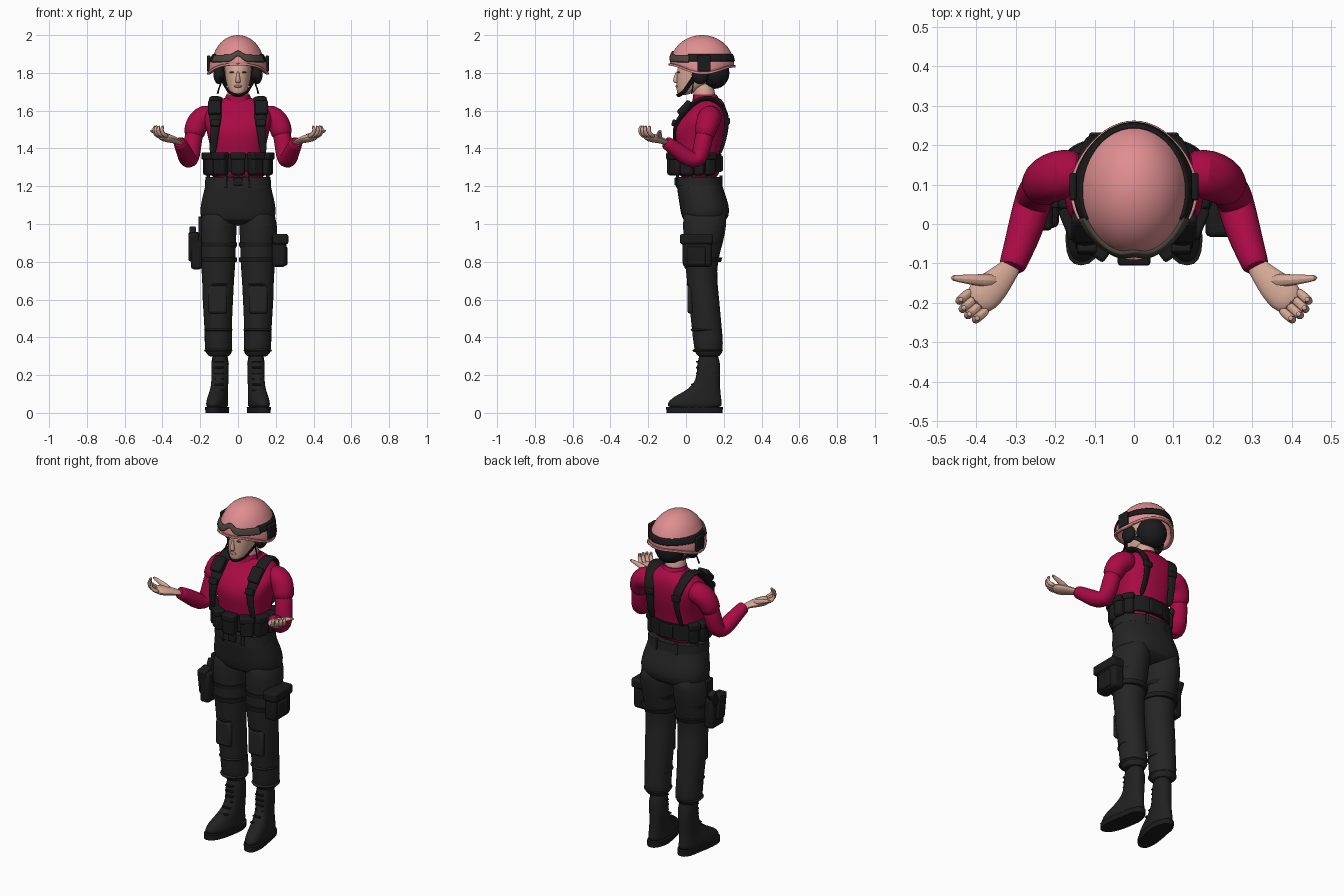
import bpy, bmesh, math
from mathutils import Vector, Matrix

cube = bpy.data.objects.get("Cube")
if cube:
    bpy.data.objects.remove(cube, do_unlink=True)


def material(name, r, g, b):
    mat = bpy.data.materials.new(name)
    mat.use_nodes = True
    mat.diffuse_color = (r, g, b, 1)
    bsdf = mat.node_tree.nodes["Principled BSDF"]
    bsdf.inputs["Base Color"].default_value = (r, g, b, 1)
    bsdf.inputs["Roughness"].default_value = 0.8
    return mat


PINK = material("helmet pink", .74, .27, .28)
RED = material("shirt crimson", .40, .003, .06)
SKIN = material("skin", .66, .39, .30)
LIPS = material("lips", .45, .20, .16)
CLOTH = material("trouser charcoal", .018, .018, .019)
GEAR = material("gear black", .011, .011, .012)
LEATHER = material("boot black", .015, .015, .015)
OLIVE = material("goggle olive", .07, .06, .045)
parts = []


def finish(name, bm, mat, pair=False, bevel=0, sub=0, shell=0):
    """Turn a bmesh into an object, mirrored in x when it is one of a pair."""
    bmesh.ops.recalc_face_normals(bm, faces=bm.faces)
    mesh = bpy.data.meshes.new(name)
    bm.to_mesh(mesh)
    bm.free()
    mesh.materials.append(mat)
    obj = bpy.data.objects.new(name, mesh)
    bpy.context.scene.collection.objects.link(obj)
    if pair:
        obj.modifiers.new("Mirror", "MIRROR").use_mirror_merge = False
    if shell:
        obj.modifiers.new("Shell", "SOLIDIFY").thickness = shell
    if bevel:
        mod = obj.modifiers.new("Bevel", "BEVEL")
        mod.width, mod.segments = bevel, 2
    if sub:
        mod = obj.modifiers.new("Smooth", "SUBSURF")
        mod.levels = mod.render_levels = sub
    parts.append(obj)
    return obj


def skin_rings(bm, rings, closed=True, caps=True):
    rows = [[bm.verts.new(p) for p in ring] for ring in rings]
    for low, high in zip(rows, rows[1:]):
        n = len(low)
        for i in range(n if closed else n - 1):
            j = (i + 1) % n
            bm.faces.new((low[i], low[j], high[j], high[i]))
    if caps:
        bm.faces.new(rows[0])
        bm.faces.new(rows[-1])


def loft(name, rings, mat, power=2, n=24, toe_out=0, **opts):
    """Stack of upright superellipse sections: (cx, cy, z, rx, ry)."""
    out = []
    for cx, cy, z, rx, ry in rings:
        ring = []
        for i in range(n):
            c, s = math.cos(math.tau * i / n), math.sin(math.tau * i / n)
            x = cx + rx * math.copysign(abs(c) ** (2 / power), c)
            y = cy + ry * math.copysign(abs(s) ** (2 / power), s)
            ring.append((x + max(0, .1 - y) * toe_out, y, z))
        out.append(ring)
    bm = bmesh.new()
    skin_rings(bm, out)
    return finish(name, bm, mat, **opts)


def tube(name, path, mat, ref=(1, 0, 0), flat=1, n=12, **opts):
    """Sweep an ellipse along (x, y, z, r); ref sets its wide direction."""
    pts = [Vector(p[:3]) for p in path]
    wide, out = Vector(ref), []
    for i, p in enumerate(pts):
        t = (pts[min(i + 1, len(pts) - 1)] - pts[max(i - 1, 0)]).normalized()
        wide = (wide - t * wide.dot(t)).normalized()
        thin = t.cross(wide) * flat
        r = path[i][3]
        angles = [math.tau * k / n for k in range(n)]
        out.append([p + (wide * math.cos(a) + thin * math.sin(a)) * r for a in angles])
    bm = bmesh.new()
    skin_rings(bm, out)
    return finish(name, bm, mat, **opts)


def box(name, loc, size, mat, turn=0, tilt=0, bevel=.01, **opts):
    bm = bmesh.new()
    m = Matrix.Translation(loc) @ Matrix.Rotation(turn, 4, "Z") @ Matrix.Rotation(tilt, 4, "X")
    bmesh.ops.create_cube(bm, size=1, matrix=m @ Matrix.Diagonal((*size, 1)))
    return finish(name, bm, mat, bevel=bevel, **opts)


def ball(name, loc, size, mat, **opts):
    bm = bmesh.new()
    m = Matrix.Translation(loc) @ Matrix.Diagonal((*size, 1))
    bmesh.ops.create_uvsphere(bm, u_segments=20, v_segments=12, radius=1, matrix=m)
    return finish(name, bm, mat, **opts)


# Boots
loft("boot", [(.1, .045, .02, .052, .146), (.1, .045, .05, .054, .146), (.1, .055, .08, .05, .132),
              (.098, .085, .11, .047, .098), (.096, .11, .15, .045, .07), (.095, .12, .2, .046, .06),
              (.095, .12, .33, .05, .063)], LEATHER, power=2.3, toe_out=.17, pair=True, sub=1)
loft("boot_sole", [(.1, .045, 0, .055, .149), (.1, .045, .03, .056, .15)],
     GEAR, power=2.5, toe_out=.17, pair=True)
for i in range(6):
    z = .12 + .03 * i
    box("boot_lace", (.1, .062 - .025 * max(0, 2 - i), z), (.05, .02, .009), GEAR, bevel=.003, pair=True)

# Trousers
loft("trouser_leg", [(.098, .1, 1.1, .085, .115), (.108, .1, 1.0, .104, .118), (.108, .092, .9, .097, .105),
                     (.105, .08, .8, .093, .086), (.105, .085, .7, .084, .08), (.107, .093, .62, .083, .082),
                     (.106, .105, .5, .075, .08), (.104, .115, .4, .072, .08), (.103, .12, .34, .075, .077),
                     (.1, .12, .29, .062, .066)], CLOTH, pair=True, sub=1)
loft("trouser_hips", [(0, .07, 1.26, .168, .12), (0, .07, 1.2, .173, .12), (0, .088, 1.14, .19, .128),
                      (0, .102, 1.07, .204, .132), (0, .1, 1.02, .195, .12), (0, .1, .99, .13, .07)],
     CLOTH, power=2.4, n=32, sub=1)
loft("waistband", [(0, .07, 1.2, .176, .124), (0, .07, 1.25, .172, .123)], CLOTH, power=2.4, n=32)
for i in range(8):
    a = math.tau * (i + .5) / 8
    box("belt_loop", (.17 * math.sin(a), .07 - .125 * math.cos(a), 1.225), (.018, .014, .065), CLOTH,
        turn=a, bevel=.003)
box("fly_buckle", (0, -.055, 1.225), (.05, .014, .04), GEAR, bevel=.004)
box("knee_patch", (.107, .022, .6), (.1, .03, .15), CLOTH, bevel=.014, pair=True)
for z in (.33, .44, .68):
    loft("trouser_fold", [(.104, .115 - .09 * (z - .33), z - .012, .068, .076),
                          (.104, .115 - .09 * (z - .33), z, .081, .084),
                          (.104, .115 - .09 * (z - .33), z + .012, .068, .076)], CLOTH, pair=True, sub=1)

# Thigh gear
for z in (.81, .89):
    loft("thigh_strap", [(.106, .085, z - .012, .099, .1), (.107, .088, z + .012, .102, .105)], GEAR, pair=True)
box("thigh_pouch", (.218, .06, .86), (.075, .155, .175), GEAR, bevel=.018)
box("thigh_pouch_flap", (.224, .055, .92), (.085, .175, .055), GEAR, bevel=.012)
box("thigh_pouch_pocket", (.252, .055, .83), (.022, .1, .1), GEAR)
box("holster_body", (-.22, .05, .85), (.06, .12, .18), GEAR, bevel=.016)
box("holster_cover", (-.235, .03, .88), (.055, .075, .15), GEAR, tilt=.15)
box("holster_grip", (-.24, .085, .94), (.035, .045, .09), GEAR, tilt=-.4, bevel=.008)
box("holster_hanger", (-.2, .07, .96), (.02, .06, .16), GEAR, bevel=.005)

# Shirt
loft("shirt_body", [(0, .07, 1.23, .158, .112), (0, .065, 1.3, .15, .108), (0, .065, 1.38, .143, .115),
                    (0, .068, 1.45, .156, .132), (0, .073, 1.51, .172, .14), (0, .095, 1.57, .186, .122),
                    (0, .115, 1.615, .162, .098), (0, .12, 1.65, .11, .078), (0, .11, 1.675, .066, .062)],
     RED, power=2.4, n=32, sub=1)
loft("shirt_collar", [(0, .11, 1.64, .077, .077), (0, .1, 1.685, .062, .062)], RED)
tube("shirt_sleeve", [(.12, .13, 1.57, .055), (.175, .128, 1.572, .066), (.212, .118, 1.545, .064),
                      (.228, .105, 1.5, .059), (.236, .095, 1.455, .056)], RED, ref=(0, 1, 0),
     n=16, pair=True, sub=1)
tube("arm_sleeve", [(.225, .108, 1.52, .05), (.24, .09, 1.43, .048), (.248, .078, 1.37, .05),
                    (.258, .055, 1.335, .048), (.268, .015, 1.343, .048), (.285, -.04, 1.385, .043),
                    (.305, -.095, 1.425, .036), (.312, -.115, 1.436, .035)], RED, ref=(0, 1, 0),
     n=16, pair=True, sub=1)

# Hands, palms up with curled fingers
tube("palm", [(.3, -.09, 1.425, .026), (.325, -.125, 1.44, .03), (.355, -.155, 1.45, .044),
              (.385, -.185, 1.457, .047), (.405, -.205, 1.465, .036)], SKIN, ref=(.66, .75, 0),
     flat=.5, pair=True, sub=1)
along, across = Vector((.75, -.66, 0)), Vector((.66, .75, 0))
for i in range(4):
    base = Vector((.39, -.19, 1.46)) + across * (i - 1.5) * .021
    reach = .045 if i in (1, 2) else .037
    knuckle = base + along * reach + Vector((0, 0, .014))
    bend = knuckle + along * .012 + Vector((0, 0, .026))
    tip = bend - along * .014 + Vector((0, 0, .022))
    tube("finger", [(*base, .013), (*knuckle, .013), (*bend, .011), (*tip, .008)], SKIN,
         ref=across, n=8, pair=True, sub=1)
tube("thumb", [(.345, -.145, 1.45, .02), (.385, -.143, 1.468, .018), (.43, -.14, 1.485, .012),
               (.468, -.136, 1.495, .008)], SKIN, ref=(0, 1, 0), n=8, pair=True, sub=1)

# Harness belt with pouches
loft("harness_belt", [(0, .065, 1.275, .162, .122), (0, .065, 1.37, .16, .124)], GEAR, power=2.3, n=32)
for side in (-1, 1):
    for deg in (0, 36, 68, 96, 122):
        if deg == 0 and side < 0:
            continue
        a = math.radians(deg) * side
        x, y = .158 * math.sin(a), .055 - .128 * math.cos(a)
        wide = .075 if deg < 80 else .055
        box("belt_pouch", (x, y, 1.318), (wide, .055, .12), GEAR, turn=a, bevel=.014)
        box("belt_pouch_flap", (x * 1.04, y - .005 * math.cos(a), 1.36), (wide + .008, .056, .038), GEAR,
            turn=a, bevel=.008)
box("back_buckle", (0, .188, 1.32), (.09, .014, .08), GEAR, bevel=.005)

# Harness shoulder straps
tube("shoulder_strap", [(.135, -.045, 1.36, .02), (.128, -.062, 1.45, .021), (.12, -.062, 1.52, .026),
                        (.12, -.028, 1.57, .036), (.122, .02, 1.625, .037), (.12, .07, 1.662, .036),
                        (.115, .13, 1.672, .036), (.105, .185, 1.635, .036), (.092, .214, 1.58, .032),
                        (.086, .218, 1.53, .024), (.09, .208, 1.45, .02), (.1, .175, 1.36, .02)],
     GEAR, flat=.4, pair=True, sub=1)
box("strap_buckle", (.12, -.064, 1.535), (.05, .022, .035), GEAR, tilt=-.3, bevel=.006, pair=True)
box("strap_pad", (.124, -.008, 1.615), (.07, .035, .09), GEAR, tilt=-.75, pair=True)
box("back_strap_buckle", (.088, .222, 1.545), (.052, .02, .035), GEAR, bevel=.006, pair=True)

# Head
loft("neck", [(0, .1, 1.64, .068, .066), (0, .098, 1.69, .055, .056), (0, .085, 1.76, .052, .058)], SKIN, sub=1)
loft("face", [(0, -.018, 1.682, .022, .022), (0, -.008, 1.695, .04, .042), (0, .025, 1.725, .058, .075),
              (0, .055, 1.77, .068, .106), (0, .066, 1.82, .073, .114), (0, .075, 1.89, .07, .1)],
     SKIN, power=2.2, sub=1)
loft("nose", [(0, -.05, 1.745, .014, .012), (0, -.056, 1.757, .015, .016), (0, -.052, 1.78, .009, .012),
              (0, -.045, 1.81, .007, .01)], SKIN, n=12, sub=1)
ball("lips", (0, -.047, 1.729), (.02, .009, .008), LIPS)
ball("eye", (.03, -.038, 1.803), (.014, .007, .004), OLIVE, pair=True)
ball("hair", (0, .15, 1.8), (.085, .08, .085), GEAR)

# Helmet: radius by height, rim height by direction (angle from the front)
def helmet_point(a, z, off=0):
    if z > 1.84:
        k = math.sqrt(max(0, 1 - ((z - 1.84) / .16) ** 2))
    else:
        k = 1 + (1.84 - z) * .3
    ear = .016 * abs(math.sin(a)) ** 4 * min(1, max(0, (1.9 - z) / .05))
    x = ((.138 + off) * k + ear) * math.sin(a)
    return (x, .085 - (.17 + off) * k * math.cos(a), z)


def rim(a):
    return 1.838 - .042 * math.sin(a) ** 4 + .005 * math.cos(a)


def band(name, start, end, low, high, off, mat, shell):
    angles = [start + (end - start) * i / 48 for i in range(49)]
    rows = [[helmet_point(a, low(a) + (high(a) - low(a)) * k / 4, off) for a in angles] for k in range(5)]
    bm = bmesh.new()
    skin_rings(bm, rows, closed=False, caps=False)
    finish(name, bm, mat, shell=shell)


turns = [math.tau * i / 48 for i in range(48)]
levels = [math.sin(math.pi / 2 * k / 14) for k in range(14)] + [.9995]
bm = bmesh.new()
skin_rings(bm, [[helmet_point(a, rim(a) + (2 - rim(a)) * k) for a in turns] for k in levels], caps=False)
bmesh.ops.holes_fill(bm, edges=[e for e in bm.edges if e.is_boundary and e.verts[0].co.z > 1.95])
finish("helmet_shell", bm, PINK, shell=.012)
band("helmet_lip", 0, math.tau, lambda a: rim(a) - .004, lambda a: rim(a) + .008, .007, PINK, .012)


# Goggles and their strap
def goggle_low(a):
    return 1.858 + .034 * math.exp(-(a / .22) ** 2)


band("goggles", -1.15, 1.15, goggle_low, lambda a: goggle_low(a) + .038 - .012 * math.exp(-(a / .22) ** 2),
     .01, OLIVE, .012)
band("goggle_strap", 1.1, math.tau - 1.1, lambda a: 1.862, lambda a: 1.9, .006, GEAR, .006)

# Headset, chin strap and hanging lead
box("helmet_side_mount", (.155, .095, 1.85), (.018, .07, .085), GEAR, bevel=.006, pair=True)
ball("ear_cup", (.1, .075, 1.79), (.03, .045, .05), GEAR, pair=True)
tube("chin_strap", [(.1, .05, 1.79, .011), (.077, .022, 1.745, .011), (.05, -.01, 1.7, .011),
                    (.02, -.035, 1.683, .012), (-.001, -.042, 1.68, .012)], GEAR, ref=(0, 1, 0),
     flat=.6, n=8, pair=True)
tube("nape_strap", [(.1, .08, 1.78, .012), (.07, .13, 1.745, .012), (-.001, .165, 1.735, .014)], GEAR,
     ref=(0, 0, 1), flat=.5, n=8, pair=True)
tube("hanging_lead", [(.085, .04, 1.76, .004), (.1, .035, 1.72, .004), (.108, .03, 1.69, .005)], GEAR,
     n=6, pair=True)

# Smooth shading with sharp edges kept
bpy.ops.object.select_all(action="DESELECT")
for obj in parts:
    obj.select_set(True)
bpy.context.view_layer.objects.active = parts[0]
bpy.ops.object.shade_smooth_by_angle(angle=math.radians(40))
